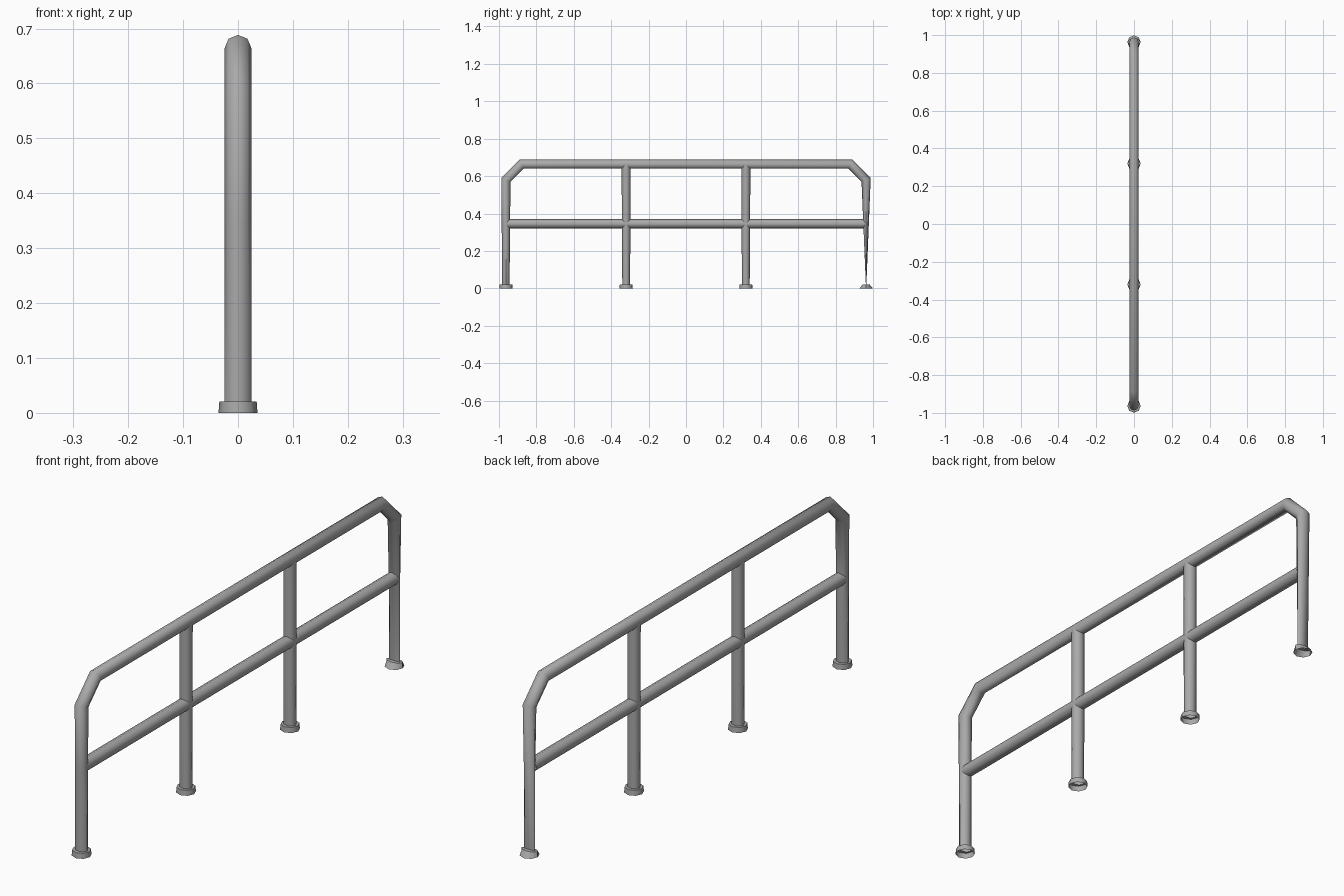
import bpy, bmesh, math
from mathutils import Vector

if "Cube" in bpy.data.objects:
    bpy.data.objects.remove(bpy.data.objects["Cube"])

SIDES = 8
R = 0.0245      # pipe radius
END_Y = 0.963   # end posts
MID_Y = 0.32    # inner posts

steel = bpy.data.materials.new("grey steel")
steel.diffuse_color = (0.40, 0.40, 0.40, 1)
steel.use_nodes = True
steel.node_tree.nodes["Principled BSDF"].inputs["Base Color"].default_value = steel.diffuse_color


def loft(name, rings):
    """Skin a list of point rings into an open tube."""
    bm = bmesh.new()
    loops = [[bm.verts.new(p) for p in ring] for ring in rings]
    for a, b in zip(loops, loops[1:]):
        for i in range(len(a)):
            j = (i + 1) % len(a)
            bm.faces.new((a[i], a[j], b[j], b[i]))
    bmesh.ops.recalc_face_normals(bm, faces=bm.faces)
    mesh = bpy.data.meshes.new(name)
    bm.to_mesh(mesh)
    bm.free()
    mesh.materials.append(steel)
    obj = bpy.data.objects.new(name, mesh)
    bpy.context.collection.objects.link(obj)
    bpy.ops.object.select_all(action='DESELECT')
    obj.select_set(True)
    bpy.context.view_layer.objects.active = obj
    bpy.ops.object.shade_smooth_by_angle(angle=math.radians(50))
    return obj


def pipe(name, path):
    """Mitred pipe along (y, z, thickness) points; thickness scales the side seen from x."""
    pts = [Vector((0, y, z)) for y, z, _ in path]
    rings = []
    for k, p in enumerate(pts):
        d_in = (p - pts[k - 1]).normalized() if k else (pts[1] - p).normalized()
        d_out = (pts[k + 1] - p).normalized() if k < len(pts) - 1 else d_in
        t = (d_in + d_out).normalized()
        n = Vector((0, -t.z, t.y)) * (path[k][2] / t.dot(d_in))
        rings.append([p + Vector((R * math.cos(a), 0, 0)) + n * R * math.sin(a)
                      for a in (2 * math.pi * i / SIDES for i in range(SIDES))])
    return loft(name, rings)


def foot(name, y, top, thin):
    """Hollow collar around the bottom of a post."""
    def ring(rx, ry, z):
        return [(rx * math.cos(a), y + ry * math.sin(a), z)
                for a in (2 * math.pi * i / SIDES for i in range(SIDES))]
    return loft(name, [ring(0.0355, 0.0355, 0), ring(0.034, top, 0.021),
                       ring(R, R * thin, 0.021)])


# Handrail with chamfered corners running down into both end posts;
# the back post flattens towards its foot
pipe("handrail_and_end_posts", [
    (-END_Y, 0.02, 0.80), (-END_Y, 0.345, 0.92), (-END_Y, 0.58, 1.0),
    (-0.878, 0.664, 1.0), (0.878, 0.664, 1.0),
    (END_Y, 0.58, 1.0), (END_Y, 0.02, 0.06)])

# Middle rail
pipe("middle_rail", [(-0.957, 0.345, 1.0), (0.957, 0.345, 1.0)])

# Inner posts
for side, label in ((-1, "front"), (1, "back")):
    pipe(label + "_inner_post", [
        (side * MID_Y, 0.02, 0.84), (side * MID_Y, 0.345, 0.95), (side * MID_Y, 0.66, 0.97)])

# Feet
foot("front_end_foot", -END_Y, 0.034, 0.80)
foot("front_inner_foot", -MID_Y, 0.034, 0.84)
foot("back_inner_foot", MID_Y, 0.034, 0.84)
foot("back_end_foot", END_Y, 0.018, 0.06)
